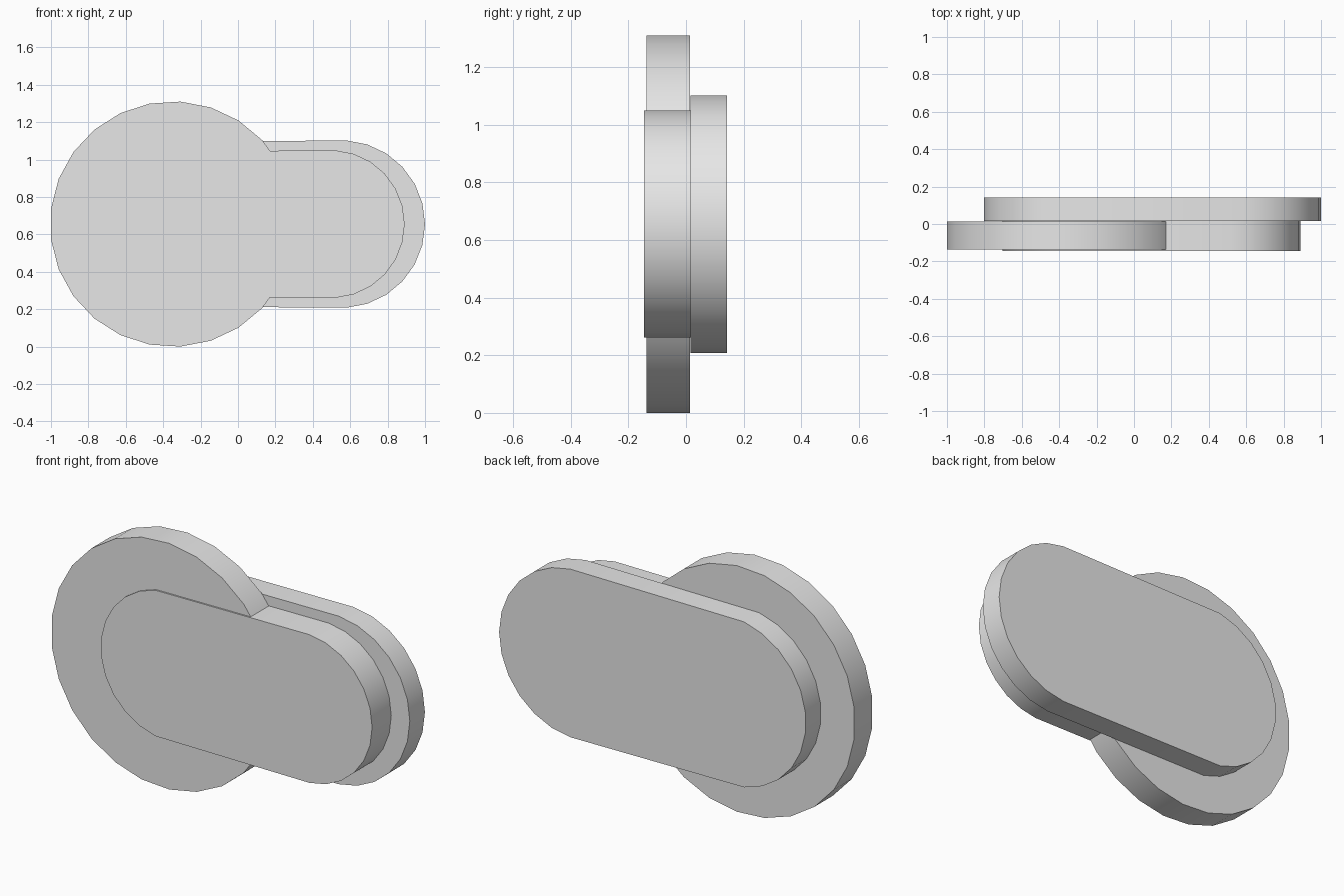
import bpy, bmesh, math

old = bpy.data.objects.get("Cube")
if old:
    bpy.data.objects.remove(old, do_unlink=True)

grey = bpy.data.materials.new("light grey")
grey.use_nodes = True
grey.diffuse_color = (0.8, 0.8, 0.8, 1)
grey.node_tree.nodes["Principled BSDF"].inputs["Base Color"].default_value = (0.8, 0.8, 0.8, 1)

SIDES = 25
MID_Z = 0.655


def slab(name, left_x, right_x, radius, y_front, y_back):
    """Extrude a 25-sided circle, stretched from left_x to right_x, along y."""
    bm = bmesh.new()
    ring = []
    for i in range(SIDES):
        a = math.tau * i / SIDES
        cx = right_x if math.cos(a) > 0 else left_x
        ring.append(bm.verts.new((cx + radius * math.cos(a), y_front,
                                  MID_Z + radius * math.sin(a))))
    face = bm.faces.new(ring)
    out = bmesh.ops.extrude_face_region(bm, geom=[face])
    for v in out["geom"]:
        if isinstance(v, bmesh.types.BMVert):
            v.co.y = y_back
    bmesh.ops.recalc_face_normals(bm, faces=bm.faces)
    mesh = bpy.data.meshes.new(name)
    bm.to_mesh(mesh)
    bm.free()
    mesh.materials.append(grey)
    obj = bpy.data.objects.new(name, mesh)
    bpy.context.collection.objects.link(obj)
    bpy.ops.object.select_all(action='DESELECT')
    obj.select_set(True)
    bpy.context.view_layer.objects.active = obj
    bpy.ops.object.shade_smooth_by_angle(angle=math.radians(30))
    return obj


# Round disc, with a rounded plate through its front and a larger one behind
slab("disc", -0.349, -0.349, 0.656, -0.137, 0.014)
slab("front_plate", -0.312, 0.496, 0.395, -0.145, 0.016)
slab("back_plate", -0.358, 0.552, 0.448, 0.016, 0.143)
